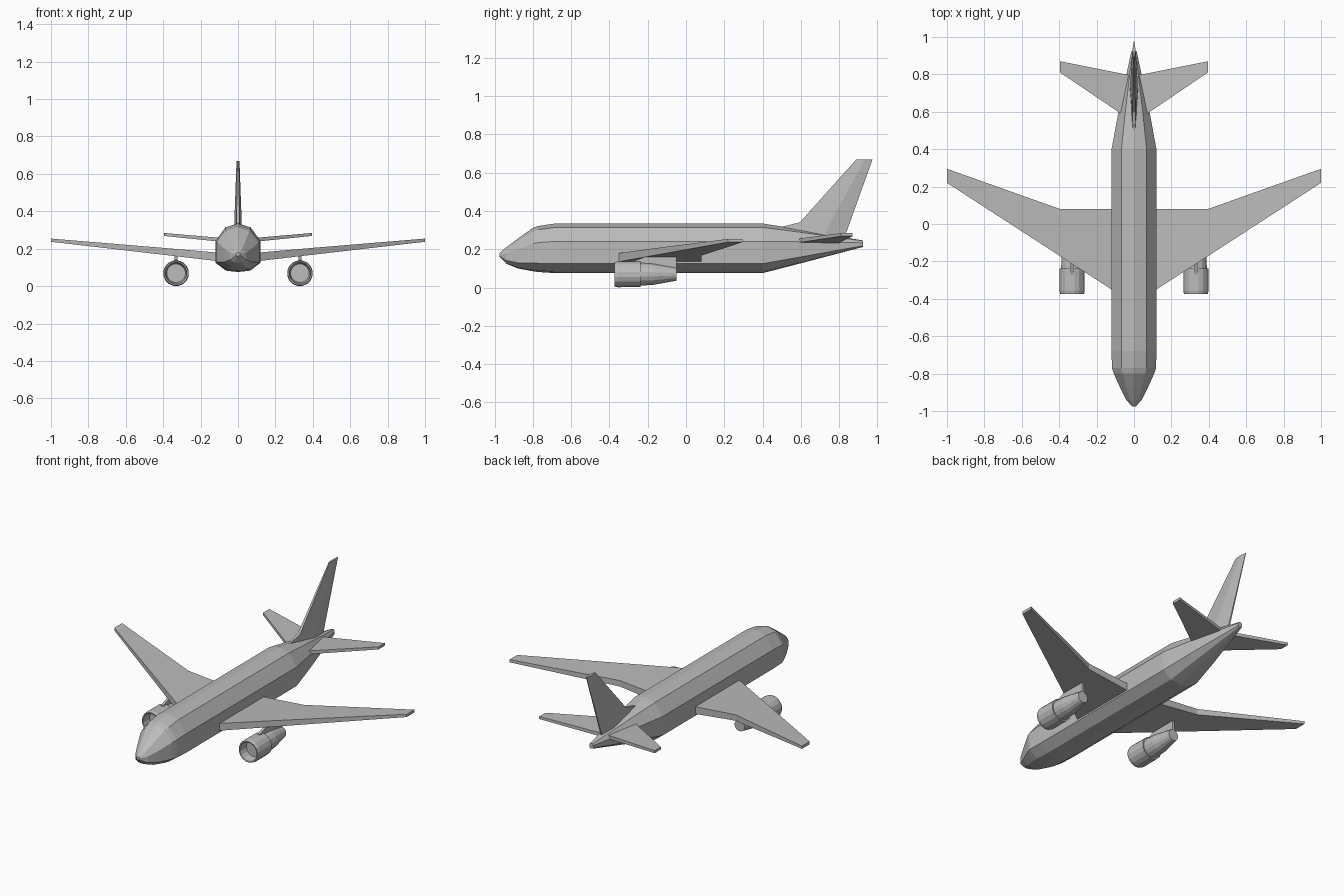
import bpy, math

cube = bpy.data.objects.get("Cube")
if cube:
    bpy.data.objects.remove(cube, do_unlink=True)

grey = bpy.data.materials.new("light_grey")
grey.use_nodes = True
grey.diffuse_color = (0.5, 0.5, 0.5, 1)
grey.node_tree.nodes["Principled BSDF"].inputs["Base Color"].default_value = (0.5, 0.5, 0.5, 1)


def loft(name, rings, close=False):
    """Skin a list of equal-length rings; cap the ends, or join last to first."""
    n, m = len(rings[0]), len(rings)
    verts = [p for ring in rings for p in ring]
    faces = []
    for i in range(m if close else m - 1):
        a, b = i * n, (i + 1) % m * n
        for j in range(n):
            k = (j + 1) % n
            faces.append((a + j, a + k, b + k, b + j))
    if not close:
        faces += [tuple(reversed(range(n))), tuple(range((m - 1) * n, m * n))]
    mesh = bpy.data.meshes.new(name)
    mesh.from_pydata(verts, [], faces)
    obj = bpy.data.objects.new(name, mesh)
    bpy.context.collection.objects.link(obj)
    mesh.materials.append(grey)
    # consistent outward normals
    import bmesh
    bm = bmesh.new()
    bm.from_mesh(mesh)
    bmesh.ops.recalc_face_normals(bm, faces=bm.faces)
    bm.to_mesh(mesh)
    bm.free()
    return obj


def slab(name, sections, side):
    """Flat wing from sections (x, leading y, trailing y, bottom z, top z)."""
    return loft(name, [[(side * x, y0, z0), (side * x, y1, z0), (side * x, y1, z1), (side * x, y0, z1)]
                       for x, y0, y1, z0, z1 in sections])


# Fuselage: ten-sided section scaled along the length
half = [(0, 1), (0.56, 0.92), (1, 0.64), (1, 0.19), (0.54, 0.03), (0, 0)]
section = half + [(-x, z) for x, z in half[-2:0:-1]]
# (y, half width, bottom z, top z)
stations = [(-0.975, 0.01, 0.16, 0.18), (-0.94, 0.042, 0.125, 0.21), (-0.88, 0.072, 0.1, 0.255),
            (-0.80, 0.108, 0.085, 0.312), (-0.77, 0.118, 0.081, 0.322), (-0.68, 0.12, 0.075, 0.335),
            (0.4, 0.12, 0.075, 0.335), (0.59, 0.085, 0.124, 0.304), (0.925, 0.014, 0.212, 0.246)]
loft("fuselage", [[(w * x, y, lo + (hi - lo) * z) for x, z in section] for y, w, lo, hi in stations])


# Fin: blunt leading edge, thickest in the middle
def fin_ring(z, lead, mid, trail, thick):
    return [(-thick * 0.4, lead, z), (thick * 0.4, lead, z), (thick, mid, z),
            (thick * 0.2, trail, z), (-thick * 0.2, trail, z), (-thick, mid, z)]


loft("fin", [fin_ring(0.26, 0.5, 0.72, 0.828, 0.022), fin_ring(0.335, 0.59, 0.752, 0.855, 0.02),
             fin_ring(0.67, 0.89, 0.935, 0.975, 0.008)])
loft("fin_fillet", [[(-w, y, 0.26), (w, y, 0.26), (w * 0.5, y, z), (-w * 0.5, y, z)]
                    for y, w, z in [(0.49, 0.01, 0.315), (0.6, 0.018, 0.342), (0.7, 0.018, 0.342)]])


def engine_ring(x, y, r, n=16):
    return [(x + r * math.sin(2 * math.pi * (i + 0.5) / n), y, 0.069 + r * math.cos(2 * math.pi * (i + 0.5) / n))
            for i in range(n)]


for label, side in (("left", 1), ("right", -1)):
    slab(label + "_wing", [(0.04, -0.402, 0.08, 0.126, 0.173), (0.12, -0.35, 0.08, 0.135, 0.18),
                           (0.395, -0.172, 0.08, 0.167, 0.204), (1, 0.22, 0.295, 0.237, 0.254)], side)
    slab(label + "_tailplane", [(0.01, 0.55, 0.793, 0.229, 0.252), (0.07, 0.59, 0.805, 0.235, 0.256),
                                (0.395, 0.81, 0.87, 0.268, 0.284)], side)
    # Engine: open cowl with recessed face, then tapered core
    x = side * 0.331
    loft(label + "_engine_cowl", [engine_ring(x, y, r) for y, r in
                                  [(-0.32, 0.05), (-0.372, 0.058), (-0.374, 0.065), (-0.355, 0.069),
                                   (-0.238, 0.068), (-0.238, 0.05)]])
    loft(label + "_engine_core", [engine_ring(x, y, r) for y, r in
                                  [(-0.25, 0.061), (-0.17, 0.056), (-0.05, 0.034)]])
    # Pylon joins engine to wing
    loft(label + "_pylon", [[(x - 0.008, y, lo), (x + 0.008, y, lo), (x + 0.008, y, hi), (x - 0.008, y, hi)]
                            for y, lo, hi in [(-0.27, 0.12, 0.14), (-0.2, 0.11, 0.165), (-0.05, 0.09, 0.17)]])
